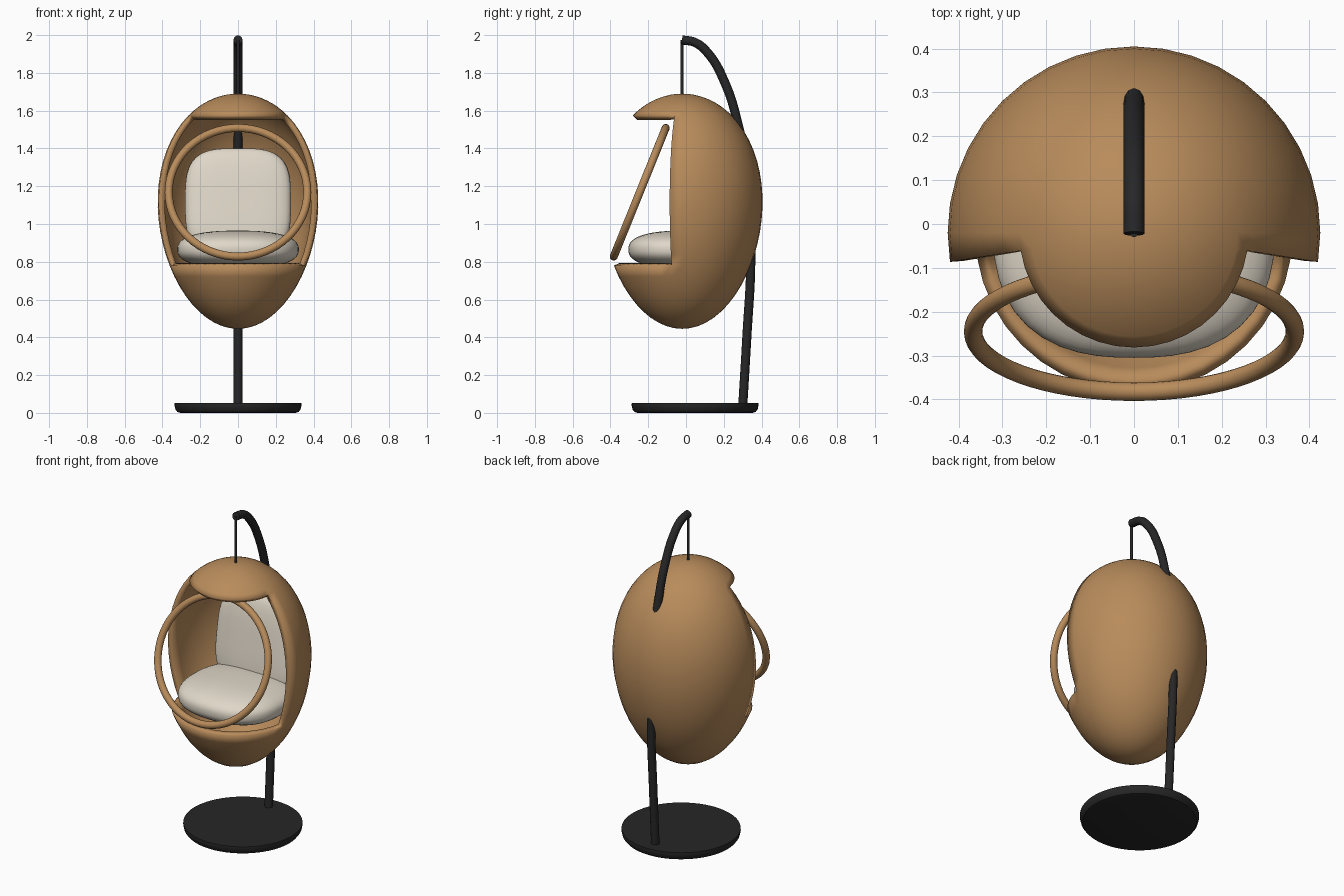
import bpy, bmesh, math
from mathutils import Vector

if "Cube" in bpy.data.objects:
    bpy.data.objects.remove(bpy.data.objects["Cube"], do_unlink=True)


def material(name, rgb):
    m = bpy.data.materials.new(name)
    m.use_nodes = True
    m.diffuse_color = (*rgb, 1)
    m.node_tree.nodes["Principled BSDF"].inputs["Base Color"].default_value = (*rgb, 1)
    return m


wood = material("warm wood", (0.48, 0.26, 0.105))
cream = material("cream fabric", (0.74, 0.68, 0.58))
black = material("black metal", (0.02, 0.02, 0.021))


def finish(name, mat, angle=40):
    ob = bpy.context.object
    ob.name = ob.data.name = name
    ob.data.materials.append(mat)
    bpy.ops.object.shade_smooth_by_angle(angle=math.radians(angle))
    return ob


def add_bmesh(name, bm, mat, angle=40):
    me = bpy.data.meshes.new(name)
    bm.to_mesh(me)
    bm.free()
    ob = bpy.data.objects.new(name, me)
    bpy.context.collection.objects.link(ob)
    bpy.ops.object.select_all(action="DESELECT")
    bpy.context.view_layer.objects.active = ob
    ob.select_set(True)
    return finish(name, mat, angle)


def lathe(profile, segments, keep=lambda z, a: True):
    """Revolve (radius, z) pairs about z, keeping faces chosen by height and angle."""
    bm = bmesh.new()
    step = math.tau / segments
    rings = [[bm.verts.new((r * math.cos(j * step), r * math.sin(j * step), z))
              for j in range(segments)] for r, z in profile]
    for low, high in zip(rings, rings[1:]):
        for j in range(segments):
            k = (j + 1) % segments
            if keep((low[0].co.z + high[0].co.z) / 2, (j + 0.5) * step):
                bm.faces.new((low[j], low[k], high[k], high[j]))
    bmesh.ops.remove_doubles(bm, verts=bm.verts, dist=1e-5)
    bmesh.ops.delete(bm, geom=[v for v in bm.verts if not v.link_faces], context="VERTS")
    return bm


# Egg shell with a front opening
BOTTOM, TOP, SILL, LINTEL = 0.445, 1.69, 0.78, 1.575
MID, HALF = (BOTTOM + TOP) / 2, (TOP - BOTTOM) / 2


def egg_point(angle):
    t = math.sin(angle)
    return (0.424 * math.cos(angle) * (1 + 0.08 * t), MID + HALF * t)


a_sill, a_lintel = (math.asin((z - MID) / HALF) for z in (SILL, LINTEL))
stops = [(-math.pi / 2, a_sill, 10), (a_sill, a_lintel, 14), (a_lintel, math.pi / 2, 9)]
angles = [a + (b - a) * i / n for a, b, n in stops for i in range(n)] + [math.pi / 2]


def is_wall(z, a):
    return not (SILL < z < LINTEL and math.radians(189) < a < math.radians(351))


shell = add_bmesh("egg_shell", lathe([egg_point(a) for a in angles], 40, is_wall), wood)
shell.location.y = -0.02
thick = shell.modifiers.new("Thickness", "SOLIDIFY")
thick.thickness = 0.032
thick.offset = -1

# Tilted hoop in front of the opening
bpy.ops.mesh.primitive_torus_add(major_radius=0.367, minor_radius=0.021, major_segments=64,
                                 minor_segments=16, location=(0, -0.245, 1.168),
                                 rotation=(math.radians(68), 0, 0))
finish("front_hoop", wood, 60)


# Cushions: rounded boxes
def cushion(name, size, location, power, lean=0):
    bpy.ops.mesh.primitive_uv_sphere_add(segments=48, ring_count=32, radius=1,
                                         location=location, rotation=(lean, 0, 0))
    for v in bpy.context.object.data.vertices:
        k = sum(abs(c) ** power for c in v.co) ** (-1 / power)
        v.co = Vector(c * k * s for c, s in zip(v.co, size))
    finish(name, cream, 60)


cushion("seat_cushion", (0.322, 0.3, 0.1), (0, -0.005, 0.865), 2.5)
cushion("back_cushion", (0.28, 0.068, 0.29), (0, 0.213, 1.112), 3.4, math.radians(-9))

# Curved pole
path = [(0.3, 0.03), (0.322, 0.4), (0.343, 0.8), (0.333, 1.2), (0.27, 1.55),
        (0.205, 1.75), (0.12, 1.9), (0.05, 1.96), (-0.022, 1.975)]
curve = bpy.data.curves.new("pole", "CURVE")
curve.dimensions = "3D"
curve.bevel_depth = 0.024
curve.bevel_resolution = 4
curve.use_fill_caps = True
spline = curve.splines.new("BEZIER")
spline.bezier_points.add(len(path) - 1)
for p, (y, z) in zip(spline.bezier_points, path):
    p.co = (0, y, z)
    p.handle_left_type = p.handle_right_type = "AUTO"
for s in curve.splines:
    s.use_smooth = True
curve.materials.append(black)
pole = bpy.data.objects.new("pole", curve)
bpy.context.collection.objects.link(pole)

# Hanging rod
bpy.ops.mesh.primitive_cylinder_add(vertices=16, radius=0.008, depth=0.29,
                                    location=(0, -0.022, 1.83))
finish("hanging_rod", black)

# Round base with softened lower edge
base_profile = [(0, 0), (0.305, 0), (0.321, 0.005), (0.331, 0.018),
                (0.336, 0.04), (0.335, 0.052), (0, 0.052)]
base = add_bmesh("base_disc", lathe(base_profile, 64), black, 35)
base.location.y = 0.048
